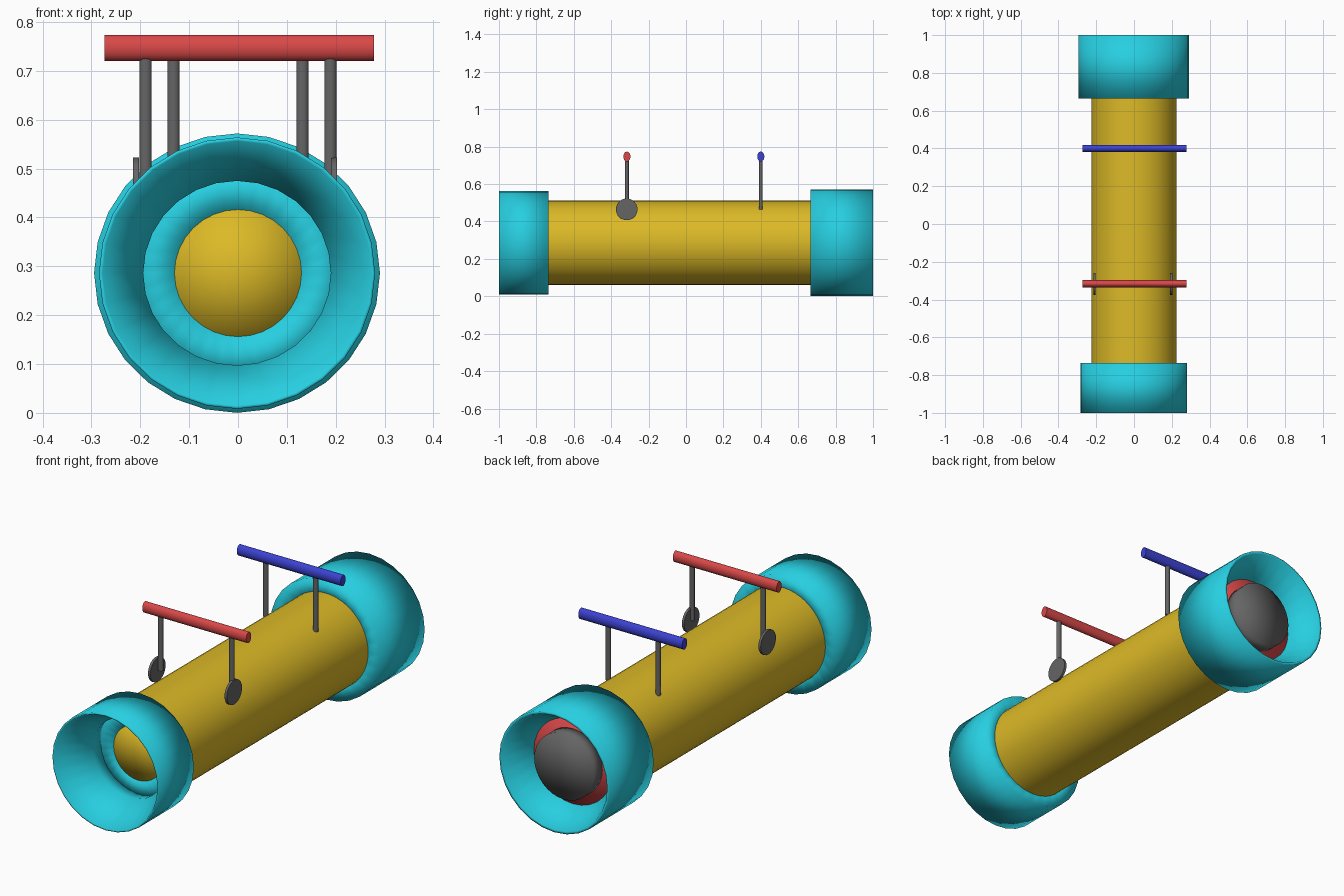
import bpy, bmesh, math

if "Cube" in bpy.data.objects:
    bpy.data.objects.remove(bpy.data.objects["Cube"])

def mat(name, c):
    m = bpy.data.materials.new(name)
    m.diffuse_color = (*c, 1)
    m.use_nodes = True
    m.node_tree.nodes["Principled BSDF"].inputs["Base Color"].default_value = m.diffuse_color
    return m

YELLOW = mat("yellow", (0.72, 0.49, 0.02))
CYAN = mat("cyan", (0.02, 0.62, 0.75))
RED = mat("red", (0.70, 0.065, 0.065))
BLUE = mat("blue", (0.045, 0.055, 0.65))
GREY = mat("dark grey", (0.13, 0.13, 0.13))
CZ = 0.286  # height of the tube axis

def finish(bm, name, material, sharp):
    bmesh.ops.recalc_face_normals(bm, faces=bm.faces)
    me = bpy.data.meshes.new(name)
    bm.to_mesh(me)
    bm.free()
    ob = bpy.data.objects.new(name, me)
    bpy.context.collection.objects.link(ob)
    me.materials.append(material)
    for p in me.polygons:
        p.use_smooth = True
    if sharp:
        bpy.ops.object.select_all(action='DESELECT')
        bpy.context.view_layer.objects.active = ob
        ob.select_set(True)
        bpy.ops.object.shade_smooth_by_angle(angle=math.radians(40))
    return ob

def lathe(name, profile, material, n=32, zs=1.0, cx=0.0, sharp=False):
    """Spin a closed (radius, y) profile around the tube axis."""
    bm = bmesh.new()
    rings = []
    for r, y in profile:
        if r == 0:
            rings.append([bm.verts.new((cx, y, CZ))] * n)
        else:
            rings.append([bm.verts.new((cx + r * math.cos(2 * math.pi * i / n), y,
                                        CZ + r * zs * math.sin(2 * math.pi * i / n)))
                          for i in range(n)])
    for a, b in zip(rings, rings[1:] + rings[:1]):
        for i in range(n):
            j = (i + 1) % n
            vs = list(dict.fromkeys((a[i], a[j], b[j], b[i])))
            if len(vs) > 2:
                bm.faces.new(vs)
    return finish(bm, name, material, sharp)

def solid(r, y0, y1):
    return [(0, y0), (r, y0), (r, y1), (0, y1)]

def rod(name, axis, centre, length, r1, r2, material, n=20):
    """Cylinder along x or z with an elliptical section."""
    bm = bmesh.new()
    bmesh.ops.create_cone(bm, cap_ends=True, segments=n, radius1=1, radius2=1, depth=length)
    for v in bm.verts:
        x, y, z = v.co
        p = (z, x * r1, y * r2) if axis == 'x' else (x * r1, y * r2, z)
        v.co = [a + b for a, b in zip(p, centre)]
    return finish(bm, name, material, True)

# main tube
lathe("tube_body", solid(0.225, -0.74, 0.85), YELLOW, 48, sharp=True)

# end cups, softly shaded across their edges
lathe("front_cup", [(0.2, -0.735), (0.2825, -0.735), (0.2825, -1), (0.275, -1), (0.192, -0.82)],
      CYAN, 28, 0.983, -0.002)
lathe("back_cup", [(0.2, 0.665), (0.2925, 0.665), (0.2925, 1), (0.28, 1), (0.205, 0.855)],
      CYAN, 28, 0.977, -0.002)

# front eyepiece: flat collar with a lens in the middle
lathe("eyepiece_collar", [(0.125, -0.742), (0.125, -0.755), (0.215, -0.755), (0.215, -0.742)], CYAN)
lathe("eyepiece_lens", solid(0.13, -0.742, -0.757), YELLOW)

# back plate and knob
lathe("back_plate", solid(0.212, 0.84, 0.86), RED)
lathe("back_knob", solid(0.158, 0.85, 0.925), GREY)

# cross bars on posts
for name, y, px, m in (("front", -0.316, 0.189, RED), ("back", 0.40, 0.132, BLUE)):
    rod(name + "_bar", 'x', (0.0025, y, 0.747), 0.551, 0.019, 0.0265, m)
    for side, s in (("left", -1), ("right", 1)):
        rod(f"{name}_post_{side}", 'z', (s * px, y, 0.60), 0.27, 0.0125, 0.010, GREY)

# round side plates under the front posts
for side, x in (("left", -0.209), ("right", 0.197)):
    rod("side_plate_" + side, 'x', (x, -0.317, 0.465), 0.012, 0.058, 0.058, GREY, 24)
